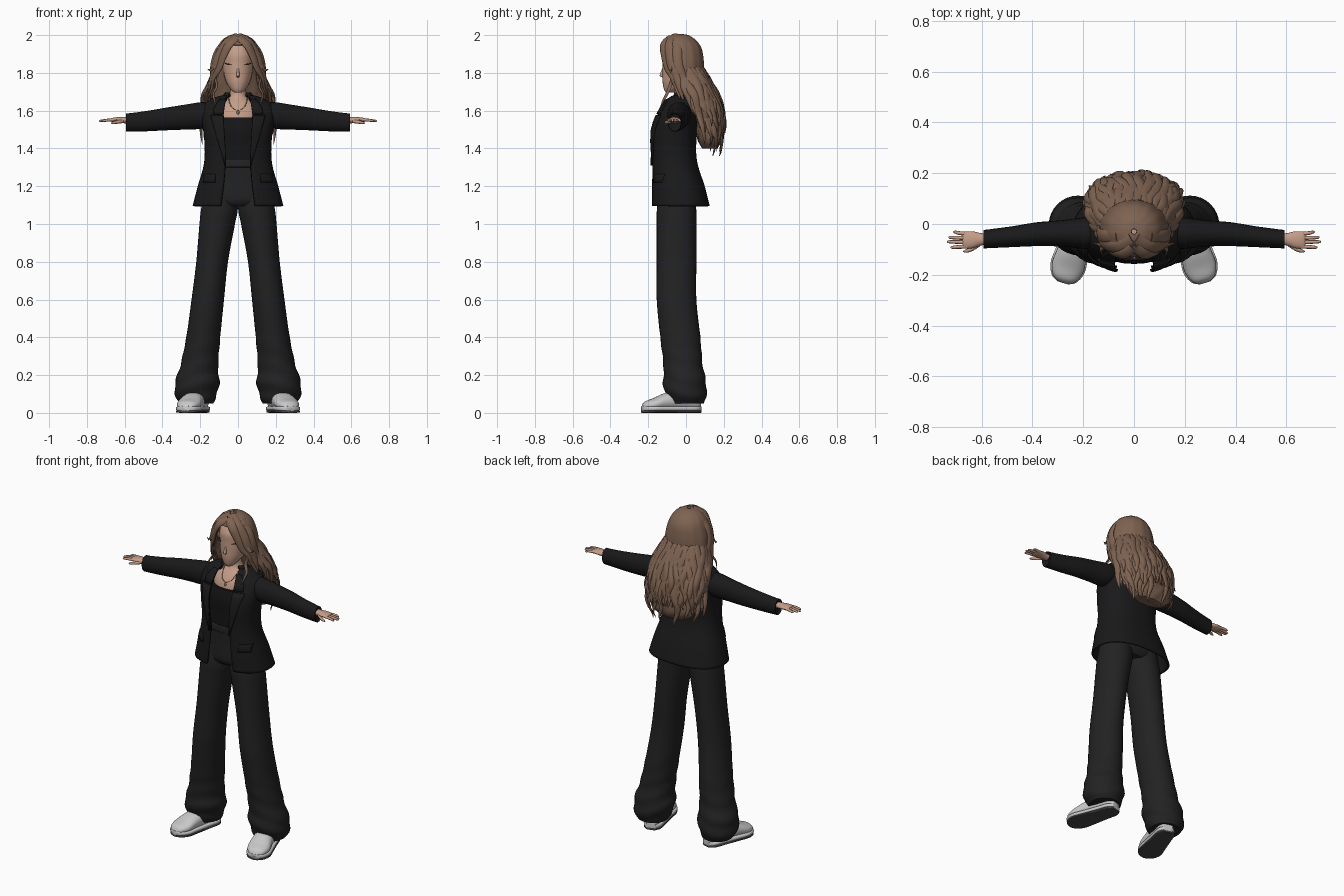
import bpy, bmesh, math, random
from mathutils import Vector as V
random.seed(4)

COLS = {"hair_brown": (.21, .125, .083), "skin": (.56, .34, .25), "jacket_black": (.010, .010, .011),
        "top_black": (.008, .008, .009), "trouser_charcoal": (.016, .016, .017), "shoe_white": (.58, .58, .58),
        "sole_grey": (.06, .06, .06), "lash_brown": (.03, .018, .014), "chain_metal": (.2, .15, .1)}
MATS = {}
for k, c in COLS.items():
    MATS[k] = bpy.data.materials.new(k)
    MATS[k].diffuse_color = (*c, 1)
X, Y, Z = V((1, 0, 0)), V((0, 1, 0)), V((0, 0, 1))


def smooth(keys, sub):
    """Catmull-Rom interpolation of tuples."""
    out = []
    for i in range(len(keys) - 1):
        a, b, c, d = (keys[max(0, min(len(keys) - 1, i + j))] for j in (-1, 0, 1, 2))
        for s in range(sub):
            t = s / sub
            out.append(tuple(.5 * (2*q + (r-p)*t + (2*p-5*q+4*r-w)*t*t + (3*q-p-3*r+w)*t**3)
                             for p, q, r, w in zip(a, b, c, d)))
    return out + [tuple(keys[-1])]


def skin(name, rows, mat, closed=True, mirror=False, thick=0, cut=None):
    """Mesh from rows of points, capped when closed."""
    bm = bmesh.new()
    g = [[bm.verts.new(p) for p in r] for r in rows]
    n = len(g[0])
    for a, b in zip(g, g[1:]):
        for i in range(n if closed else n - 1):
            j = (i + 1) % n
            bm.faces.new((a[i], a[j], b[j], b[i]))
    if closed and not thick:
        bm.faces.new(g[0]); bm.faces.new(g[-1])
    if cut:
        bmesh.ops.delete(bm, geom=[f for f in bm.faces if cut(f.calc_center_median())], context='FACES')
    bmesh.ops.recalc_face_normals(bm, faces=bm.faces)
    me = bpy.data.meshes.new(name)
    bm.to_mesh(me); bm.free()
    ob = bpy.data.objects.new(name, me)
    bpy.context.collection.objects.link(ob)
    me.materials.append(MATS[mat])
    bpy.ops.object.select_all(action='DESELECT')
    ob.select_set(True)
    bpy.context.view_layer.objects.active = ob
    bpy.ops.object.shade_smooth_by_angle(angle=math.radians(50))
    if thick:
        m = ob.modifiers.new("thick", 'SOLIDIFY'); m.thickness = thick; m.offset = 0
    if mirror:
        ob.modifiers.new("mirror", 'MIRROR')
    return ob


def oval(c, u, v, n, p=2, gap=0):
    """Superellipse ring; a gap leaves the front (-v) open."""
    pts = []
    for i in range(n):
        a = 2*math.pi*i/n if not gap else -math.pi/2 + gap + (2*math.pi - 2*gap)*i/(n-1)
        co, si = math.cos(a), math.sin(a)
        pts.append(c + u*math.copysign(abs(co)**(2/p), co) + v*math.copysign(abs(si)**(2/p), si))
    return pts


def sweep(name, keys, mat, u=X, v=Y, n=24, sub=5, p=2, wob=None, **kw):
    """keys: x, y, z, radius along u, radius along v. With u=None the section follows the path."""
    ks = smooth(keys, sub)
    rows = []
    for i, k in enumerate(ks):
        c = V(k[:3])
        uu, vv = u, v
        if u is None:
            t = (V(ks[min(i+1, len(ks)-1)][:3]) - V(ks[max(i-1, 0)][:3])).normalized()
            o = c - V((0, -.02, min(c.z, 1.86)))
            vv = (o - t*o.dot(t)).normalized()
            uu = t.cross(vv)
        r = oval(c, uu*max(k[3], .001), vv*max(k[4], .001), n, p)
        if wob:
            r = [c + (q - c)*wob(q.z, 2*math.pi*j/n) for j, q in enumerate(r)]
        rows.append(r)
    return skin(name, rows, mat, **kw)


# head, nose, lashes
sweep("head", [(0, -.088, 1.695, .018, .018), (0, -.076, 1.712, .038, .04), (0, -.05, 1.75, .062, .074),
               (0, -.035, 1.80, .076, .09), (0, -.03, 1.85, .08, .095), (0, -.03, 1.90, .08, .094),
               (0, -.03, 1.95, .06, .07)], "skin")
sweep("nose", [(0, -.118, 1.83, .005, .006), (0, -.128, 1.79, .008, .011), (0, -.128, 1.782, .008, .009),
               (0, -.118, 1.775, .004, .004)], "skin", n=10)
sweep("eyelash", [(.034, -.117, 1.842, .001, .001), (.054, -.101, 1.846, .004, .003), (.072, -.078, 1.851, .001, .001)],
      "lash_brown", Z, Y, n=6, mirror=True)

# neck and chest
C = [(0, -.02, 1.74, .042, .044), (0, -.018, 1.69, .042, .045), (0, -.022, 1.665, .056, .052),
     (0, -.028, 1.64, .1, .066), (0, -.036, 1.60, .125, .082), (0, -.05, 1.55, .118, .08), (0, -.055, 1.5, .11, .08)]
sweep("neck_and_chest", C, "skin")
chain = [(.05, -.055, 1.67), (.045, -.085, 1.645), (.03, -.112, 1.615), (0, -.122, 1.60)]
sweep("necklace", [(*q, .0025, .0025) for q in chain], "chain_metal", X, Y, n=6, mirror=True)
sweep("pendant", [(0, -.122, 1.602, .003, .003), (0, -.126, 1.59, .008, .004), (0, -.128, 1.58, .002, .002)],
      "chain_metal", n=8)

# camisole and waistband
sweep("camisole", [(0, -.052, 1.565, .122, .092), (0, -.06, 1.5, .135, .096), (0, -.06, 1.42, .135, .09),
                   (0, -.055, 1.3, .14, .09)], "top_black", p=2.3)
sweep("waistband", [(0, -.055, 1.34, .14, .094), (0, -.055, 1.335, .147, .1), (0, -.055, 1.305, .15, .102),
                    (0, -.055, 1.30, .145, .096)], "trouser_charcoal", p=2.3)

# trousers
sweep("trouser_hips", [(0, -.055, 1.31, .145, .096), (0, -.05, 1.22, .17, .1), (0, -.05, 1.13, .185, .1),
                       (0, -.05, 1.095, .15, .08)], "trouser_charcoal", p=2.3)


def folds(z, a):
    k = max(0, min(1, (.5 - z)/.4))
    return 1 + .035*k*math.sin(z*62 + 1.5*math.sin(a) + 2*math.cos(a))


sweep("trouser_leg", [(.088, -.05, 1.2, .085, .09), (.098, -.05, 1.08, .097, .104), (.11, -.05, 1.0, .094, .105),
                      (.137, -.05, .8, .084, .105), (.16, -.05, .6, .086, .105), (.184, -.03, .4, .09, .106),
                      (.205, -.015, .25, .1, .104), (.216, -.007, .16, .117, .114), (.222, .0, .09, .108, .107),
                      (.222, .005, .05, .088, .092)], "trouser_charcoal", n=32, sub=8, wob=folds, mirror=True)

# shoes, built heel to toe with the toes turned out
D, U = V((.279, -.96, 0)), V((.96, .279, 0))
SH = [(0, .025, .05), (.03, .046, .09), (.1, .052, .105), (.19, .06, .09), (.255, .064, .062), (.3, .045, .045), (.318, .015, .02)]


def shoe(name, mat, z0, height, grow, p):
    ks = []
    for s, w, h in SH:
        h = height or h
        q = V((.19, .073, 0)) + D*s
        ks.append((q.x, q.y, z0 + h/2, w + grow, h/2))
    sweep(name, ks, mat, U, Z, p=p, mirror=True)


shoe("shoe_upper", "shoe_white", .015, 0, 0, 2.2)
shoe("shoe_midsole", "shoe_white", .01, .026, .006, 4)
shoe("shoe_sole", "sole_grey", 0, .014, .005, 4)
for i in range(4):
    q = V((.19, .073, .105 - .011*i)) + D*(.17 + .022*i)
    sweep("shoe_lace", [(*(q + U*t*.026 - Z*.006*t*t), .004, .004) for t in (-1, 0, 1)], "sole_grey", D, Z, n=6, mirror=True)

# jacket body: z, centre y, half width, half depth, half opening
J = smooth([(1.675, -.02, .085, .06, .06), (1.655, -.028, .145, .075, .068), (1.62, -.036, .185, .088, .076),
            (1.56, -.05, .19, .108, .08), (1.48, -.064, .176, .116, .076), (1.38, -.064, .17, .112, .07),
            (1.3, -.058, .178, .118, .068), (1.2, -.043, .207, .136, .076), (1.095, -.03, .234, .15, .09)], 5)
P = 2.4
skin("jacket_body", [oval(V((0, cy, z)), X*rx, Y*ry, 56, P, math.asin((g/rx)**(P/2))) for z, cy, rx, ry, g in J],
     "jacket_black", closed=False, thick=.012)


def jacket_at(z):
    for a, b in zip(J, J[1:]):
        if a[0] >= z >= b[0]:
            t = (a[0] - z)/(a[0] - b[0])
            return [p + (q - p)*t for p, q in zip(a, b)]
    return J[-1]


def patch(name, spans, off, thick):
    """Plate lying on the jacket front; spans: z, start x (or None for the opening), width."""
    rows = []
    for z, x0, w in spans:
        _, cy, rx, ry, g = jacket_at(z)
        xs = [(g - .004 if x0 is None else x0) + w*i/6 for i in range(7)]
        rows.append([V((x, cy - ry*max(0, 1 - abs(x/rx)**P)**(1/P) - off, z)) for x in xs])
    skin(name, rows, "jacket_black", closed=False, thick=thick, mirror=True)


patch("lapel", [(z, None, w) for z, w in ((1.575, .068), (1.54, .06), (1.5, .05), (1.44, .037), (1.38, .022), (1.31, .005))], .011, .009)
patch("collar_leaf", [(z, None, w) for z, w in ((1.66, .03), (1.64, .042), (1.61, .055), (1.582, .056))], .011, .009)
patch("pocket_flap", [(1.265 - i*.015, .12, .06) for i in range(4)], .009, .008)
skin("collar", [oval(V((0, cy, z)), X*rx, Y*ry, 28, 2, .75) for z, cy, rx, ry in
                ((1.64, -.015, .105, .075), (1.665, -.017, .088, .068), (1.69, -.02, .068, .058), (1.675, -.02, .06, .05))],
     "jacket_black", closed=False, thick=.01)

# sleeves
sweep("sleeve", [(.12, -.036, 1.585, .06, .055), (.19, -.036, 1.575, .062, .07), (.28, -.037, 1.566, .052, .066),
                 (.38, -.04, 1.556, .047, .06), (.48, -.05, 1.545, .041, .054), (.57, -.058, 1.538, .037, .049),
                 (.592, -.06, 1.538, .036, .048), (.588, -.06, 1.54, .03, .04)], "jacket_black", Y, Z, mirror=True)

# hands
sweep("palm", [(.56, -.06, 1.55, .022, .018), (.6, -.06, 1.55, .024, .017), (.635, -.062, 1.552, .033, .014),
               (.665, -.063, 1.551, .033, .011), (.675, -.063, 1.55, .028, .006)], "skin", Y, Z, n=16, mirror=True)
for i, (tip, ty) in enumerate(((.712, -.032), (.73, -.053), (.735, -.07), (.722, -.092))):
    y = -.039 - .0165*i
    sweep("finger", [(.655, y, 1.551, .008, .008), (.69, (y + ty)/2, 1.55, .0075, .0075),
                     (tip - .008, ty, 1.546, .006, .006), (tip, ty, 1.545, .002, .002)], "skin", Y, Z, n=8, mirror=True)
sweep("thumb", [(.605, -.075, 1.545, .012, .01), (.635, -.097, 1.54, .009, .009), (.66, -.106, 1.536, .007, .007),
                (.672, -.108, 1.534, .002, .002)], "skin", Y, Z, n=8, mirror=True)

# hair cap with the face left open
sweep("hair_cap", [(0, -.03, 2.0, .01, .01), (0, -.03, 1.992, .045, .045), (0, -.03, 1.965, .083, .082),
                   (0, -.027, 1.925, .106, .104), (0, -.024, 1.86, .124, .112), (0, -.02, 1.80, .13, .11),
                   (0, -.01, 1.77, .126, .1)], "hair_brown", n=56, sub=6, thick=.012,
      wob=lambda z, a: 1 + .012*math.sin(a*14),
      cut=lambda c: c.y < -.03 and c.z < 1.945 and abs(c.x) < .05 + .45*(1.95 - c.z))

# back hair: inner volume plus wavy locks over it; z, centre y, half width, half depth
H = [(1.84, -.01, .105, .085), (1.75, .035, .14, .09), (1.65, .082, .168, .095), (1.55, .115, .172, .085),
     (1.45, .125, .165, .075), (1.36, .125, .13, .055)]
sweep("hair_volume", [(0, c, z, a*.9, b*.85) for z, c, a, b in H[:5]] + [(0, .125, 1.40, .1, .04)], "hair_brown", n=48,
      wob=lambda z, a: 1 + .04*math.sin(a*11 + 3*math.sin(z*28)))
HS = smooth(H, 3)
for i in range(58):
    a0 = math.radians(-25 + 230*(i % 29)/28 + random.uniform(-4, 4))
    ph, amp = random.uniform(0, 6.28), random.uniform(.05, .1)
    count = random.randint(12, 16) if i < 29 else random.randint(8, 13)
    grow = random.uniform(.94, 1.03) if i < 29 else random.uniform(1.0, 1.08)
    ks = []
    for j, (z, c, a, b) in enumerate(HS[:count]):
        t = j/(count - 1)
        ang = a0 + amp*math.sin(ph + j*1.15)
        f = grow + .05*math.sin(ph*2 + j*1.3)*t
        r = .024*min(1, .5 + t*2)*(1 - t**3) + .002
        ks.append((a*f*math.cos(ang), c + b*f*math.sin(ang), z, r, r*.5))
    sweep("back_lock", ks, "hair_brown", None, n=8, sub=3)

# front curtain locks and loose wisps
FRONT = [[(.004, -.09, 1.985), (.046, -.118, 1.952), (.08, -.112, 1.89), (.1, -.098, 1.83), (.128, -.07, 1.78), (.138, -.05, 1.72), (.16, -.03, 1.66)],
         [(.004, -.06, 1.995), (.06, -.09, 1.96), (.1, -.085, 1.9), (.122, -.075, 1.84), (.138, -.05, 1.78), (.152, -.03, 1.71), (.142, -.01, 1.64)],
         [(.06, -.05, 1.975), (.11, -.05, 1.91), (.131, -.045, 1.84), (.137, -.02, 1.77), (.165, .0, 1.71), (.172, .02, 1.65), (.16, .04, 1.58)],
         [(.11, -.06, 1.84), (.122, -.07, 1.78), (.112, -.085, 1.73), (.13, -.1, 1.69), (.125, -.12, 1.655), (.115, -.135, 1.62)],
         [(.11, -.085, 1.87), (.125, -.085, 1.84), (.143, -.08, 1.815), (.16, -.075, 1.82)],
         [(.13, -.01, 1.78), (.165, .02, 1.72), (.185, .05, 1.67), (.18, .07, 1.58), (.195, .09, 1.5), (.188, .1, 1.42)]]
for pts, w in zip(FRONT, (.024, .028, .028, .009, .008, .022)):
    m = len(pts) - 1
    sweep("front_lock", [(*q, w*(1 - (i/m)**3) + .002, (w*(1 - (i/m)**3) + .002)*.5) for i, q in enumerate(pts)],
          "hair_brown", None, n=10, mirror=True)
